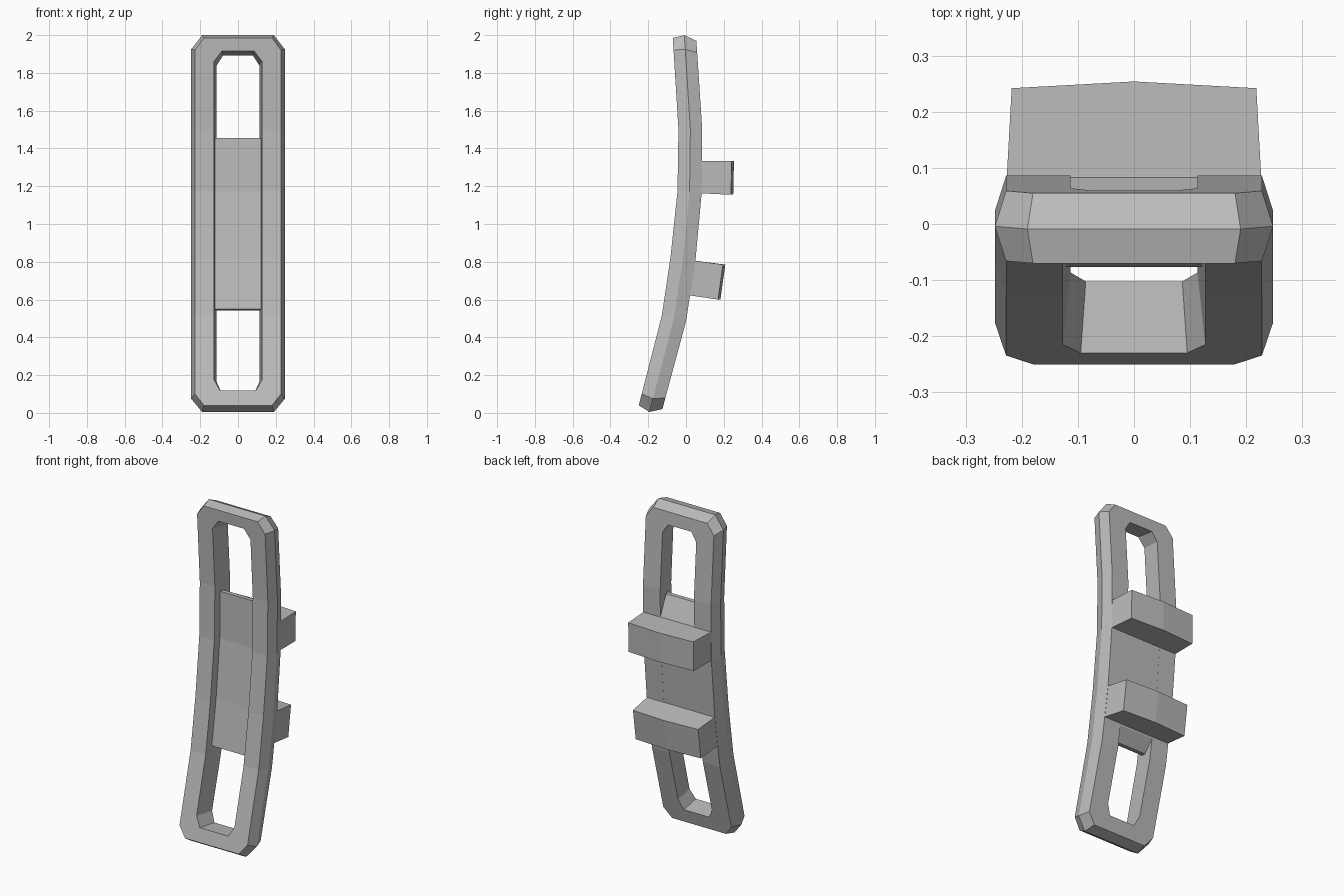
import bpy
import bmesh
from mathutils import Vector

cube = bpy.data.objects.get("Cube")
if cube:
    bpy.data.objects.remove(cube, do_unlink=True)

grey = bpy.data.materials.new("plain_grey")
grey.use_nodes = True
grey.diffuse_color = (0.5, 0.5, 0.5, 1)
grey.node_tree.nodes["Principled BSDF"].inputs["Base Color"].default_value = (0.5, 0.5, 0.5, 1)

# Bent spine: height parameter, front edge (y, z), back edge (y, z)
STATIONS = [
    (0.03, (-0.25, 0.04), (-0.125, 0.02)),
    (0.50, (-0.128, 0.515), (0.0, 0.485)),
    (0.815, (-0.082, 0.825), (0.05, 0.805)),
    (1.17, (-0.045, 1.175), (0.083, 1.165)),
    (1.50, (-0.04, 1.5), (0.086, 1.5)),
    (1.978, (-0.07, 1.985), (0.055, 1.97)),
]
BENDS = [s[0] for s in STATIONS[1:-1]]


def bend(x, t, d):
    """Place a point at width x, height t and depth d (0 front, 1 back)."""
    i = sum(t > b for b in BENDS)
    (t0, f0, b0), (t1, f1, b1) = STATIONS[i], STATIONS[i + 1]
    k = (t - t0) / (t1 - t0)
    front = Vector(f0).lerp(Vector(f1), k)
    back = Vector(b0).lerp(Vector(b1), k)
    y, z = front.lerp(back, d)
    return (x, y, z)


def loft(name, sections, closed=False):
    """Skin a list of equal cross-sections, capped unless closed."""
    bm = bmesh.new()
    rings = [[bm.verts.new(p) for p in s] for s in sections]
    n = len(rings[0])
    pairs = list(zip(rings, rings[1:]))
    if closed:
        pairs.append((rings[-1], rings[0]))
    else:
        bm.faces.new(rings[0])
        bm.faces.new(rings[-1])
    for a, b in pairs:
        for j in range(n):
            k = (j + 1) % n
            bm.faces.new((a[j], a[k], b[k], b[j]))
    bmesh.ops.recalc_face_normals(bm, faces=bm.faces)
    mesh = bpy.data.meshes.new(name)
    bm.to_mesh(mesh)
    bm.free()
    mesh.materials.append(grey)
    obj = bpy.data.objects.new(name, mesh)
    bpy.context.collection.objects.link(obj)
    return obj


# Frame: outline rows of (outer face, outer ridge, inner front, inner back)
top = [((0.18, 1.978), (0.19, 2.0), (0.085, 1.91), (0.078, 1.9)),
       ((0.228, 1.915), (0.248, 1.925), (0.127, 1.855), (0.113, 1.845))]
middle = [((0.228, b), (0.248, b), (0.127, b), (0.113, b)) for b in reversed(BENDS)]
bottom = [((0.228, 0.09), (0.248, 0.075), (0.127, 0.165), (0.113, 0.175)),
          ((0.18, 0.03), (0.19, 0.005), (0.095, 0.108), (0.086, 0.115))]
half = top + middle + bottom


def frame_section(row, side):
    outer, ridge, inner_front, inner_back = row
    layers = [(outer, 0), (ridge, 0.5), (outer, 1), (inner_back, 1), (inner_front, 0)]
    return [bend(side * x, t, d) for (x, t), d in layers]


loft("frame", [frame_section(r, 1) for r in half]
     + [frame_section(r, -1) for r in reversed(half)], closed=True)

# Centre panel, thinning towards both ends
panel = [(0.545, 0.62), (0.625, 0.995), (0.815, 0.995),
         (1.17, 0.995), (1.335, 0.995), (1.455, 0.55)]
loft("centre_panel", [
    [bend(-0.122, t, 0.35), bend(0.122, t, 0.35),
     bend(0.1135, t, d), bend(-0.1135, t, d)] for t, d in panel])


# Rear clips with a shallow peaked back
def clip(name, ends):
    sections = []
    for (by, bz), (oy, oz) in ends:
        sections.append([(-0.228, by, bz), (0.228, by, bz), (0.218, oy, oz),
                         (0, oy + 0.012, oz), (-0.218, oy, oz)])
    loft(name, sections)


clip("upper_clip", [((0.06, 1.335), (0.242, 1.333)), ((0.06, 1.163), (0.238, 1.155))])
clip("lower_clip", [((0.03, 0.808), (0.196, 0.785)), ((0.0, 0.625), (0.17, 0.6))])
